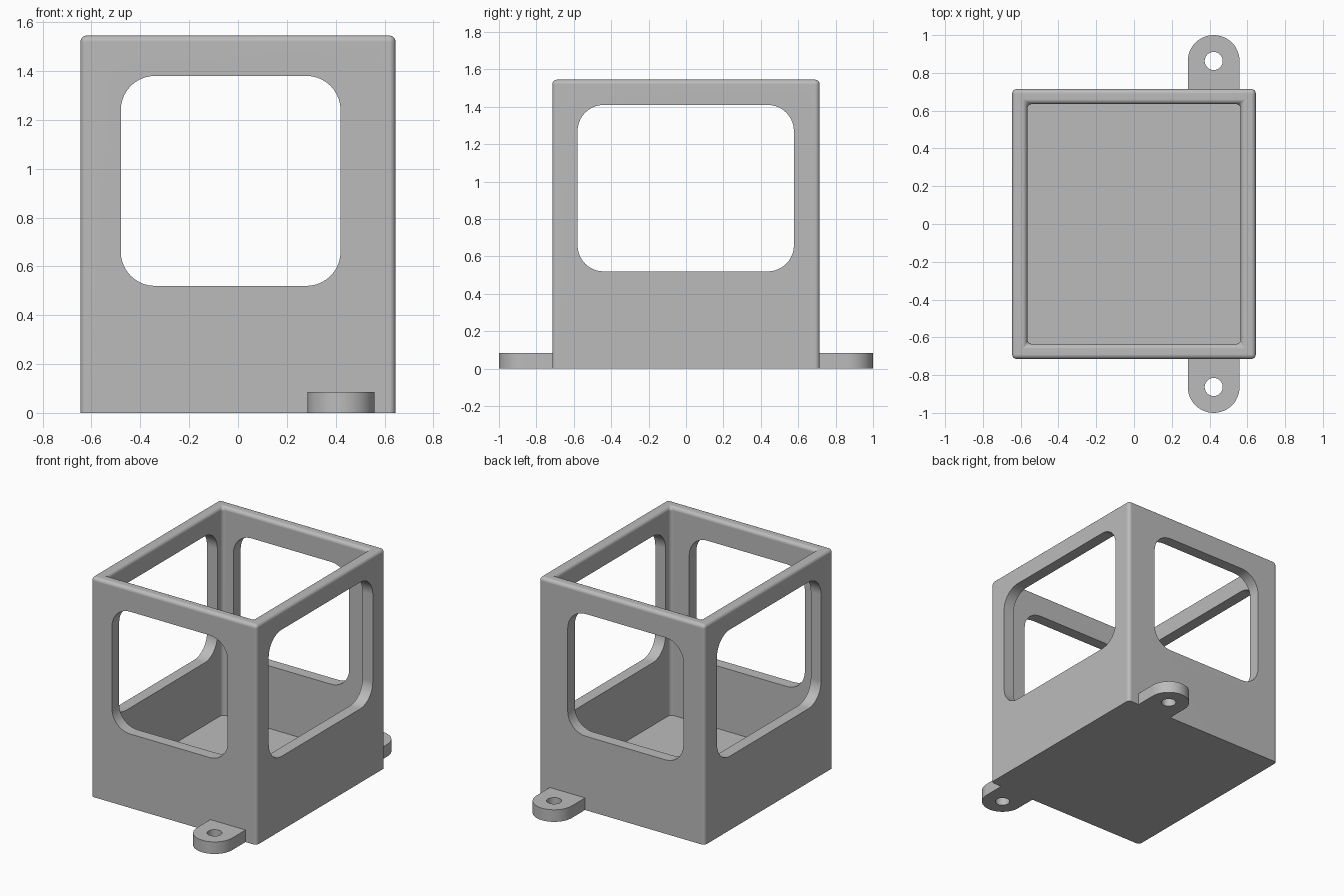
import bpy, bmesh, math
from mathutils import Matrix

cube = bpy.data.objects.get("Cube")
if cube:
    bpy.data.objects.remove(cube, do_unlink=True)

GREY = (0.5, 0.5, 0.5, 1.0)
grey = bpy.data.materials.new("plain_grey")
grey.use_nodes = True
grey.diffuse_color = GREY
grey.node_tree.nodes["Principled BSDF"].inputs["Base Color"].default_value = GREY

WIDTH, DEPTH, HEIGHT = 1.29, 1.43, 1.545
WALL, FLOOR, ROUND = 0.08, 0.08, 0.025
LUG_X, LUG_Y, LUG_R, LUG_H, HOLE_R = 0.422, 0.863, 0.137, 0.085, 0.048


def add_object(name, bm):
    bmesh.ops.recalc_face_normals(bm, faces=bm.faces)
    mesh = bpy.data.meshes.new(name)
    bm.to_mesh(mesh)
    bm.free()
    mesh.materials.append(grey)
    obj = bpy.data.objects.new(name, mesh)
    bpy.context.collection.objects.link(obj)
    return obj


def arc(cx, cy, r, start, end, steps):
    angles = [math.radians(start + (end - start) * i / steps) for i in range(steps + 1)]
    return [(cx + r * math.cos(a), cy + r * math.sin(a)) for a in angles]


def rounded_rect(u0, u1, v0, v1, r):
    return (arc(u1 - r, v1 - r, r, 0, 90, 10) + arc(u0 + r, v1 - r, r, 90, 180, 10)
            + arc(u0 + r, v0 + r, r, 180, 270, 10) + arc(u1 - r, v0 + r, r, 270, 360, 10))


def prism(name, outline, low, high, place):
    """Extrude a 2D outline; place maps (u, v, w) to x, y, z."""
    bm = bmesh.new()
    face = bm.faces.new([bm.verts.new(place(u, v, low)) for u, v in outline])
    ext = bmesh.ops.extrude_face_region(bm, geom=[face])
    shift = [b - a for a, b in zip(place(0, 0, low), place(0, 0, high))]
    bmesh.ops.translate(bm, vec=shift, verts=[g for g in ext["geom"] if isinstance(g, bmesh.types.BMVert)])
    return add_object(name, bm)


def finish(obj, cutters=()):
    """Cut the openings, then shade smooth with sharp edges."""
    for cutter in cutters:
        mod = obj.modifiers.new("cut", "BOOLEAN")
        mod.operation, mod.solver, mod.object = "DIFFERENCE", "EXACT", cutter
    bpy.ops.object.select_all(action="DESELECT")
    obj.select_set(True)
    bpy.context.view_layer.objects.active = obj
    for mod in list(obj.modifiers):
        bpy.ops.object.modifier_apply(modifier=mod.name)
    for cutter in cutters:
        bpy.data.objects.remove(cutter, do_unlink=True)
    bpy.ops.object.shade_smooth_by_angle(angle=math.radians(30))
    weighted = obj.modifiers.new("even_shading", "WEIGHTED_NORMAL")
    weighted.keep_sharp = True


# Open-topped box with a floor and a rounded rim
bm = bmesh.new()
bmesh.ops.create_cube(bm, size=1, matrix=Matrix.Translation((0, 0, HEIGHT / 2))
                      @ Matrix.Diagonal((WIDTH, DEPTH, HEIGHT, 1)))
upright = [e for e in bm.edges if abs(e.verts[0].co.z - e.verts[1].co.z) > 1]
top = max(bm.faces, key=lambda f: f.calc_center_median().z)
rim = list(top.edges)
bmesh.ops.inset_region(bm, faces=[top], thickness=WALL, use_even_offset=True)
inner_rim = list(top.edges)
pit = bmesh.ops.extrude_discrete_faces(bm, faces=[top])["faces"][0]
inner_rim = [e for e in bm.edges if all(abs(v.co.z - HEIGHT) < 1e-4
             and abs(v.co.x) < WIDTH / 2 - WALL / 2 for v in e.verts) and pit not in e.link_faces]
bmesh.ops.translate(bm, vec=(0, 0, FLOOR - HEIGHT), verts=pit.verts)
bmesh.ops.bevel(bm, geom=upright + rim + inner_rim, offset=ROUND, segments=5,
                profile=0.5, affect="EDGES", clamp_overlap=True)
housing = add_object("housing", bm)

# Rounded windows straight through both pairs of walls
front_cut = prism("front_window_cutter", rounded_rect(-0.48, 0.42, 0.52, 1.38, 0.14),
                  -1, 1, lambda u, v, w: (u, w, v))
side_cut = prism("side_window_cutter", rounded_rect(-0.58, 0.577, 0.52, 1.41, 0.14),
                 -1, 1, lambda u, v, w: (w, u, v))
finish(housing, [front_cut, side_cut])

# Screw lugs at the foot of the front and back walls
for name, side in (("front", -1), ("back", 1)):
    def place(u, v, w, s=side):
        return (LUG_X + u, s * v, w)
    outline = arc(0, LUG_Y, LUG_R, 0, 180, 24) + [(-LUG_R, DEPTH / 2), (LUG_R, DEPTH / 2)]
    lug = prism(name + "_lug", outline, 0, LUG_H, place)
    hole = prism(name + "_hole_cutter", arc(0, LUG_Y, HOLE_R, 0, 360, 24)[:-1],
                 -LUG_H, 2 * LUG_H, place)
    finish(lug, [hole])
